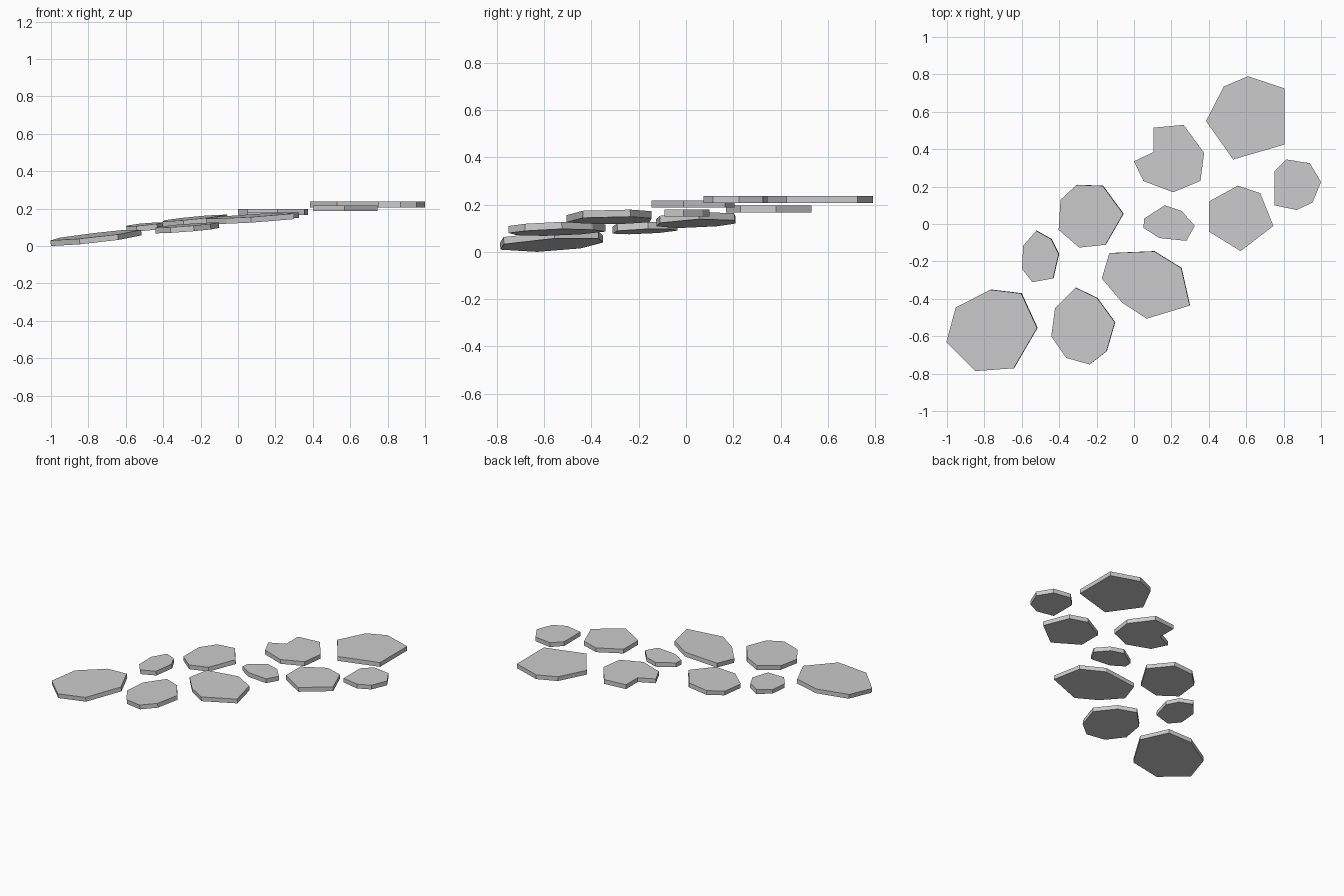
import bpy, bmesh
from mathutils import Vector

if "Cube" in bpy.data.objects:
    bpy.data.objects.remove(bpy.data.objects["Cube"])

THICK = 0.03


def stone(name, outline, z, sx=0.0, sy=0.0):
    """Flat slab from a plan outline; z is underside height at its middle, sx/sy its slopes."""
    xs, ys = zip(*outline)
    cx, cy = (min(xs) + max(xs)) / 2, (min(ys) + max(ys)) / 2
    normal = Vector((-sx, -sy, 1)).normalized()
    bm = bmesh.new()
    low = [bm.verts.new((x, y, z + sx * (x - cx) + sy * (y - cy))) for x, y in outline]
    high = [bm.verts.new(v.co + normal * THICK) for v in low]
    bm.faces.new(low)
    bm.faces.new(high)
    n = len(low)
    for i in range(n):
        j = (i + 1) % n
        bm.faces.new((low[i], low[j], high[j], high[i]))
    bmesh.ops.recalc_face_normals(bm, faces=bm.faces)
    mesh = bpy.data.meshes.new(name)
    bm.to_mesh(mesh)
    bm.free()
    bpy.context.collection.objects.link(bpy.data.objects.new(name, mesh))


# Sloping stones at the low end of the path
stone("stone_lowest", [(-1, -.63), (-.95, -.445), (-.765, -.35), (-.6, -.37), (-.515, -.555),
                       (-.64, -.77), (-.845, -.785)], .03, .11, .05)
stone("stone_small_left", [(-.595, -.24), (-.59, -.115), (-.52, -.035), (-.44, -.08),
                           (-.4, -.16), (-.43, -.29), (-.54, -.31)], .087, .1, .04)
stone("stone_front", [(-.44, -.6), (-.42, -.45), (-.31, -.34), (-.195, -.395), (-.1, -.525),
                      (-.145, -.68), (-.235, -.75), (-.36, -.715)], .083, .08, .03)
stone("stone_mid_back", [(-.4, -.03), (-.39, .13), (-.305, .21), (-.165, .205), (-.055, .055),
                         (-.15, -.11), (-.29, -.125)], .121, .1, .04)
stone("stone_mid_front", [(-.17, -.29), (-.13, -.155), (.11, -.145), (.255, -.235),
                          (.3, -.435), (.07, -.505), (-.06, -.42)], .132, .07, .04)

# Level stones stepping up to the high end
stone("stone_small_middle", [(.05, -.02), (.055, .03), (.165, .1), (.255, .07), (.325, -.01),
                             (.28, -.09), (.135, -.075)], .149)
stone("stone_notched", [(0, .335), (.105, .385), (.105, .515), (.265, .53), (.375, .38),
                        (.355, .23), (.21, .17), (.05, .23)], .167)
stone("stone_upper_front", [(.4, .12), (.555, .205), (.675, .165), (.745, -.01), (.57, -.145),
                            (.4, -.04)], .187)
stone("stone_small_right", [(.75, .1), (.75, .28), (.815, .345), (.94, .325), (1, .225),
                            (.955, .115), (.87, .075)], .207)
stone("stone_highest", [(.385, .55), (.48, .735), (.61, .79), (.805, .725), (.805, .425),
                        (.53, .345)], .207)
